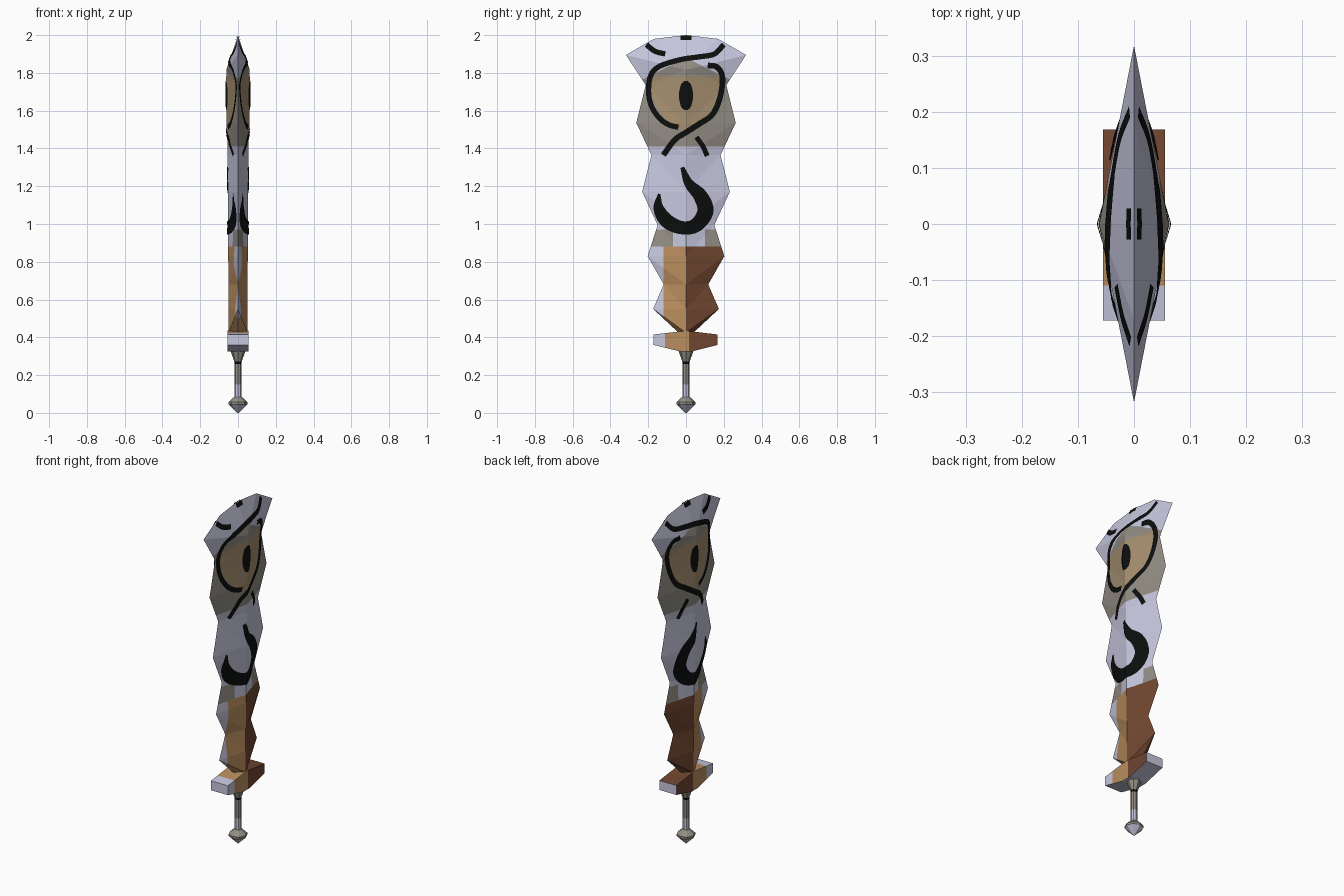
import bpy, bmesh, math
from mathutils import Vector
from mathutils.bvhtree import BVHTree

if "Cube" in bpy.data.objects:
    bpy.data.objects.remove(bpy.data.objects["Cube"])


def mat(name, rgb):
    m = bpy.data.materials.new(name)
    m.diffuse_color = [(c / 255 / 12.92 if c < 11 else ((c / 255 + 0.055) / 1.055) ** 2.4) for c in rgb] + [1]
    m.use_nodes = True
    m.node_tree.nodes["Principled BSDF"].inputs["Base Color"].default_value = m.diffuse_color
    return m


STEEL, TAUPE, TAN, ORANGE, BROWN, BLACK = range(6)
MATS = [mat("pale_steel", (200, 200, 224)), mat("taupe", (147, 141, 132)),
        mat("eye_tan", (166, 144, 112)), mat("orange_tan", (186, 142, 94)),
        mat("brown", (112, 70, 48)), mat("black", (13, 14, 14))]


def finish(bm, name, rule):
    """Colour each face by rule(centre, normal) and make the object."""
    bm.normal_update()
    for f in bm.faces:
        f.material_index = rule(f.calc_center_median(), f.normal)
    me = bpy.data.meshes.new(name)
    bm.to_mesh(me)
    for m in MATS:
        me.materials.append(m)
    ob = bpy.data.objects.new(name, me)
    bpy.context.collection.objects.link(ob)
    return ob


def cut(bm, co, no):
    bmesh.ops.bisect_plane(bm, geom=bm.verts[:] + bm.edges[:] + bm.faces[:],
                           plane_co=co, plane_no=no, dist=1e-5)


# Blade: diamond section, (height, half width, ridge depth)
LEVELS = [(0.425, 0.04, 0.05), (0.55, 0.174, 0.05), (0.68, 0.118, 0.05), (0.83, 0.203, 0.052),
          (0.995, 0.15, 0.052), (1.17, 0.232, 0.054), (1.365, 0.183, 0.055),
          (1.535, 0.263, 0.059), (1.735, 0.213, 0.061)]
RIDGE_TOP = (0.062, 1.815)
CROWN = [(0.318, 1.895), (0.17, 1.98), (0, 2.0)]

bm = bmesh.new()
for sx in (-1, 1):
    for sy in (-1, 1):
        edge = [bm.verts.new((0, sy * w, z)) for z, w, d in LEVELS]
        ridge = [bm.verts.new((sx * d, 0, z)) for z, w, d in LEVELS]
        for i in range(len(LEVELS) - 1):
            bm.faces.new((edge[i], edge[i + 1], ridge[i]))
            bm.faces.new((edge[i + 1], ridge[i + 1], ridge[i]))
        top = bm.verts.new((sx * RIDGE_TOP[0], 0, RIDGE_TOP[1]))
        rim = [edge[-1]] + [bm.verts.new((0, sy * y, z)) for y, z in CROWN]
        bm.faces.new((edge[-1], top, ridge[-1]))
        for a, b in zip(rim, rim[1:]):
            bm.faces.new((a, b, top))
bmesh.ops.remove_doubles(bm, verts=bm.verts[:], dist=1e-4)
bmesh.ops.recalc_face_normals(bm, faces=bm.faces[:])
SURFACE = BVHTree.FromBMesh(bm)

# Colour boundaries cut into the blade
for z in (0.88, 0.97, 1.41):
    cut(bm, (0, 0, z), (0, 0, 1))
for y in (-0.12, -0.07, 0.1):
    cut(bm, (0, y, 0), (0, 1, 0))
for s in (-1, 1):
    cut(bm, (0, 0, 1.88), (0, 0.5 * s, 1))


def blade_rule(c, n):
    if c.z < 0.88:
        return STEEL if c.y < -0.12 else ORANGE if c.y < 0 else BROWN
    if c.z < 0.97:
        return TAUPE if c.y < -0.07 or c.y > 0.1 else STEEL
    if c.z < 1.41:
        return STEEL
    return TAUPE if c.z < 1.88 - 0.5 * abs(c.y) else STEEL


finish(bm, "blade", blade_rule)


# Painted marks: ribbons laid onto both blade sides
def on_blade(y, z, side, lift):
    for _ in range(60):
        hit = SURFACE.ray_cast(Vector((side, y, z)), Vector((-side, 0, 0)))[0]
        if hit:
            return (hit.x + side * lift, y, z)
        y *= 0.98
        z -= 0.0005
    return (side * lift, y, z)


def smooth_path(pts, n):
    """Catmull-Rom through (y, z, width) points."""
    p = [Vector(q) for q in pts]
    p = [2 * p[0] - p[1]] + p + [2 * p[-1] - p[-2]]
    out = []
    for i in range(1, len(p) - 2):
        a, b, c, d = p[i - 1:i + 3]
        for k in range(n):
            t = k / n
            out.append(0.5 * (2 * b + (c - a) * t + (2 * a - 5 * b + 4 * c - d) * t * t
                              + (3 * b - a - 3 * c + d) * t ** 3))
    return out + [p[-2]]


def mark(name, pts, colour=BLACK, lift=0.005, across=6, n=8):
    path = smooth_path(pts, n)
    bm = bmesh.new()
    for side in (-1, 1):
        rows = []
        for i, q in enumerate(path):
            t = path[min(i + 1, len(path) - 1)] - path[max(i - 1, 0)]
            t = Vector((t.x, t.y)).normalized()
            rows.append([bm.verts.new(on_blade(q.x - t.y * q.z * s, q.y + t.x * q.z * s, side, lift))
                         for s in [k / across - 0.5 for k in range(across + 1)]])
        for r0, r1 in zip(rows, rows[1:]):
            for k in range(across):
                quad = [r0[k], r0[k + 1], r1[k + 1], r1[k]]
                bm.faces.new(quad if side < 0 else quad[::-1])
    bm.normal_update()
    for f in bm.faces:
        if f.normal.x * f.calc_center_median().x < 0:
            f.normal_flip()
    finish(bm, name, lambda c, n: colour)


def line(pts, w):
    return [(y, z, w) for y, z in pts]


mark("eye_patch", [(0, 1.78, 0.38), (0, 1.68, 0.36), (0, 1.58, 0.26), (0, 1.53, 0.14), (0, 1.49, 0.02)],
     TAN, 0.002, 24)
mark("pupil", [(0, 1.757, 0.02), (0, 1.735, 0.055), (0, 1.68, 0.075), (0, 1.625, 0.055), (0, 1.603, 0.02)],
     across=8)
mark("eye_outline_left", line([(0.20, 1.95), (0.15, 1.90), (0.07, 1.885), (-0.03, 1.87), (-0.14, 1.835),
                               (-0.187, 1.785), (-0.198, 1.70), (-0.183, 1.625), (-0.14, 1.56),
                               (-0.09, 1.525), (-0.04, 1.512)], 0.028))
mark("eye_outline_right", line([(0.115, 1.84), (0.165, 1.83), (0.193, 1.775), (0.18, 1.67), (0.14, 1.58),
                                (0.07, 1.53), (0, 1.485), (-0.06, 1.445), (-0.12, 1.365)], 0.03))
mark("eye_tail", line([(0.055, 1.46), (0.09, 1.41), (0.112, 1.36)], 0.026))
mark("brow_left", line([(-0.21, 1.95), (-0.165, 1.915), (-0.11, 1.9)], 0.028))
mark("tip_spot", line([(-0.028, 1.985), (0, 1.985), (0.028, 1.985)], 0.024))
mark("hook_mark", [(-0.02, 1.30, 0.02), (0.015, 1.215, 0.05), (0.075, 1.15, 0.075), (0.103, 1.07, 0.085),
                   (0.055, 0.995, 0.075), (-0.02, 0.98, 0.07), (-0.10, 1.015, 0.075),
                   (-0.145, 1.085, 0.055), (-0.142, 1.16, 0.012)])

# Guard: profile extruded through the thickness
bm = bmesh.new()
profile = [(-0.172, 0.36), (-0.172, 0.415), (0, 0.435), (0.168, 0.415), (0.168, 0.36), (0.03, 0.325), (-0.03, 0.325)]
face = bm.faces.new([bm.verts.new((-0.055, y, z)) for y, z in profile])
ext = bmesh.ops.extrude_face_region(bm, geom=[face])
bmesh.ops.translate(bm, vec=(0.11, 0, 0), verts=[v for v in ext["geom"] if isinstance(v, bmesh.types.BMVert)])
bmesh.ops.recalc_face_normals(bm, faces=bm.faces[:])
for y in (-0.11, 0.015):
    cut(bm, (0, y, 0), (0, 1, 0))


def guard_rule(c, n):
    if n.z < -0.5 or abs(n.y) > 0.9 or c.y < -0.11:
        return STEEL
    return ORANGE if c.y < 0.015 else BROWN


finish(bm, "guard", guard_rule)


# Grip and pommel: eight-sided lathes of (radius, height)
def lathe(name, prof, rule, sides=8):
    bm = bmesh.new()
    rings = [[bm.verts.new((r * math.cos(2 * math.pi * k / sides), r * math.sin(2 * math.pi * k / sides), z))
              for k in range(sides)] for r, z in prof]
    for a, b in zip(rings, rings[1:]):
        for k in range(sides):
            j = (k + 1) % sides
            bm.faces.new((a[k], a[j], b[j], b[k]))
    bm.faces.new(rings[0][::-1])
    bm.faces.new(rings[-1])
    finish(bm, name, rule)


lathe("grip", [(0.018, 0.07), (0.018, 0.15), (0.018, 0.26), (0.02, 0.272), (0.04, 0.33)],
      lambda c, n: STEEL if c.z < 0.15 else BLACK if 0.26 < c.z < 0.272 else TAUPE)
lathe("pommel", [(0.004, 0.0), (0.05, 0.045), (0.05, 0.057), (0.02, 0.085)],
      lambda c, n: TAUPE if c.z > 0.04 else STEEL)
